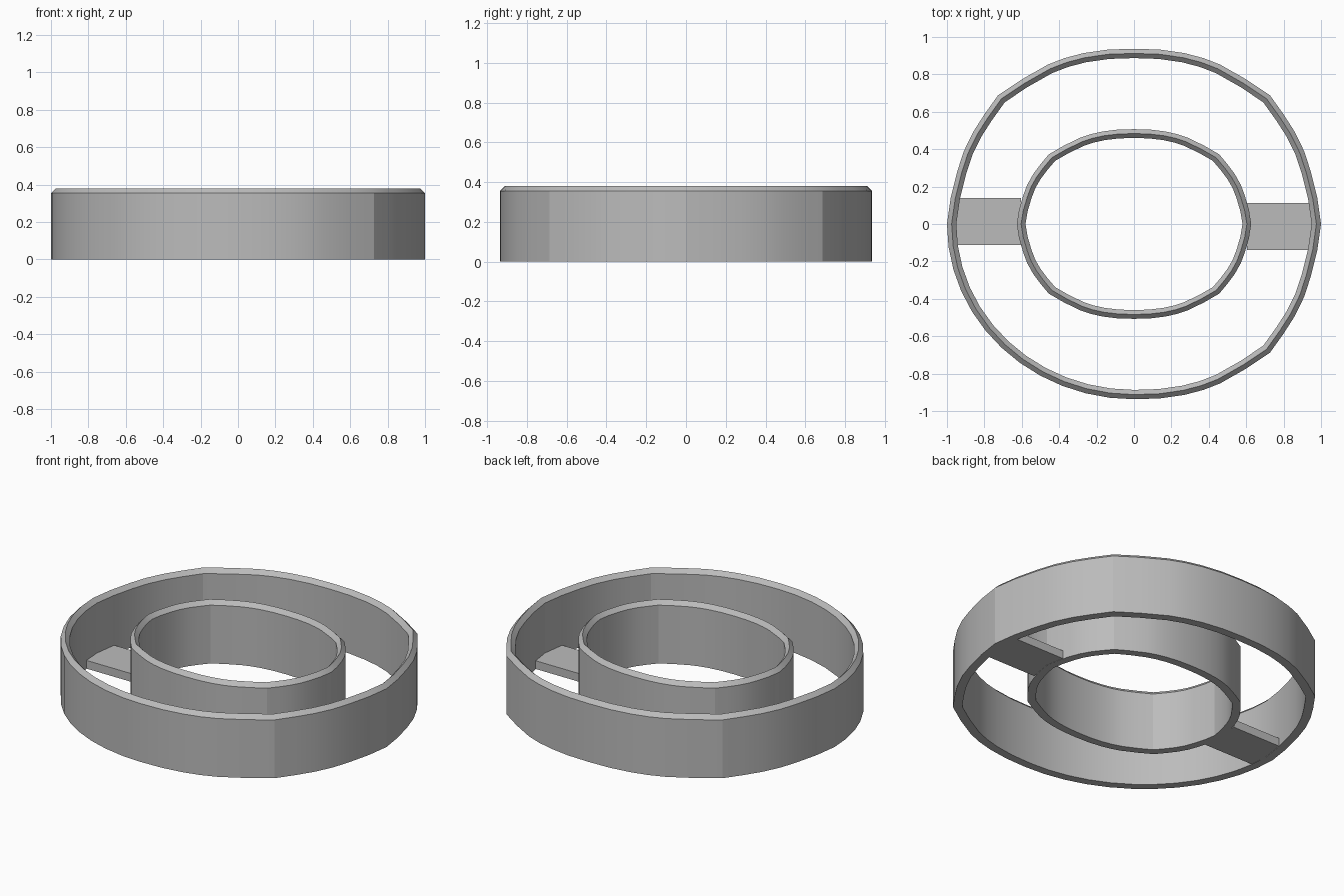
import bpy, bmesh
from math import sin, cos, pi, radians

cube = bpy.data.objects.get("Cube")
if cube:
    bpy.data.objects.remove(cube, do_unlink=True)

grey = bpy.data.materials.new("plain grey")
grey.use_nodes = True
grey.diffuse_color = (0.5, 0.5, 0.5, 1)
grey.node_tree.nodes["Principled BSDF"].inputs["Base Color"].default_value = (0.5, 0.5, 0.5, 1)

# One quarter of the outline as fractions of the half width and half depth, with a corner in the middle
QUARTER = [(1, 0), (.98, .15), (.945, .30), (.91, .415), (.86, .525), (.80, .625), (.727, .734),
           (.60, .825), (.46, .91), (.37, .947), (.27, .975), (.14, .995), (0, 1)]
ROUND = [(cos(i * pi / 24), sin(i * pi / 24)) for i in range(13)]


def outline(round_front_right):
    """Closed counter-clockwise outline made of four mirrored quarters."""
    third = ROUND if round_front_right else QUARTER
    pts = [(x, y) for x, y in QUARTER[:-1]]
    pts += [(-x, y) for x, y in QUARTER[:0:-1]]
    pts += [(-x, -y) for x, y in third[:-1]]
    pts += [(x, -y) for x, y in QUARTER[:0:-1]]
    return pts


def finish(name, bm):
    bmesh.ops.recalc_face_normals(bm, faces=bm.faces)
    mesh = bpy.data.meshes.new(name)
    bm.to_mesh(mesh)
    bm.free()
    mesh.materials.append(grey)
    obj = bpy.data.objects.new(name, mesh)
    bpy.context.collection.objects.link(obj)
    return obj


def ring(name, pts, rx, ry, wall):
    """Upright wall swept round the outline, topped by a ridge."""
    section = [(0, 0), (0, .355), (wall / 2, .38), (wall, .355), (wall, 0)]
    bm = bmesh.new()
    loops = [[bm.verts.new((x * (rx - d), y * (ry - d), z)) for x, y in pts]
             for d, z in section]
    for k, a in enumerate(loops):
        b = loops[(k + 1) % len(loops)]
        for i in range(len(pts)):
            j = (i + 1) % len(pts)
            bm.faces.new((a[i], a[j], b[j], b[i]))
    obj = finish(name, bm)
    bpy.ops.object.select_all(action='DESELECT')
    obj.select_set(True)
    bpy.context.view_layer.objects.active = obj
    bpy.ops.object.shade_smooth_by_angle(angle=radians(16))


def bar(name, side):
    """Flat bridge between the two rings, slightly off centre."""
    bm = bmesh.new()
    bmesh.ops.create_cube(bm, size=1)
    for v in bm.verts:
        v.co = (side * (.78 + v.co.x * .35), -side * .013 + v.co.y * .25, .026 + v.co.z * .05)
    finish(name, bm)


ring("outer_ring", outline(True), 1, .937, .05)
ring("inner_ring", outline(False), .627, .507, .047)
bar("left_bridge", 1)
bar("right_bridge", -1)
